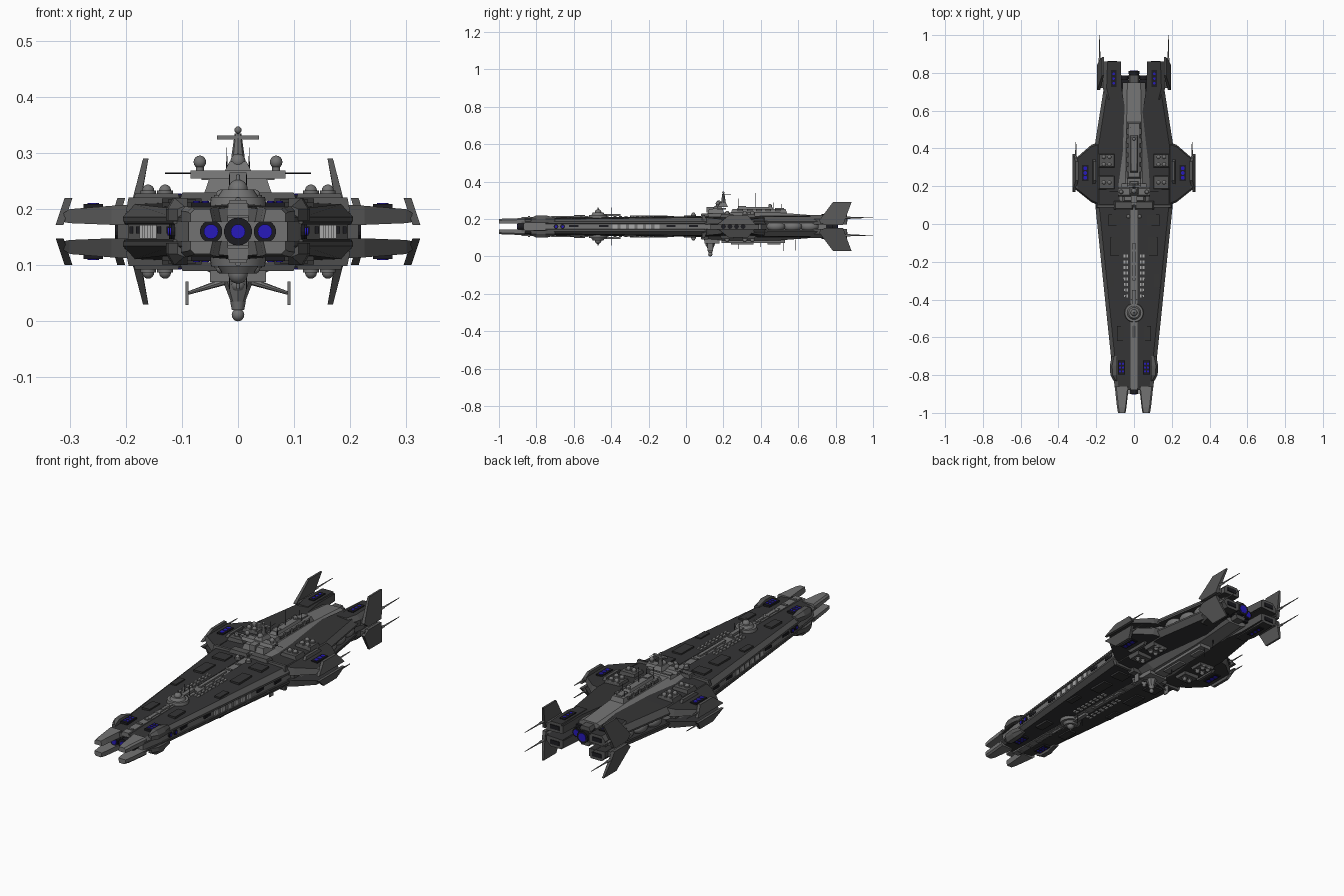
import bpy, bmesh, math
from mathutils import Matrix, Vector

if "Cube" in bpy.data.objects:
    bpy.data.objects.remove(bpy.data.objects["Cube"])

MID = 0.16  # height of the plane the hull is mirrored about


def material(name, c):
    m = bpy.data.materials.new(name)
    m.diffuse_color = (*c, 1)
    m.use_nodes = True
    m.node_tree.nodes["Principled BSDF"].inputs["Base Color"].default_value = m.diffuse_color
    return m


DARK = material("dark_deck", (.035, .035, .036))
HULL = material("hull_grey", (.09, .09, .09))
LIGHT = material("light_grey", (.17, .17, .17))
PALE = material("pale_grey", (.4, .4, .4))
BLACK = material("black", (.012, .012, .015))
BLUE = material("blue_glow", (.02, .01, .5))


def box(bm, c, s, top=(1, 1)):
    """Box by centre and size; top scales the upper face in x, y."""
    for v in bmesh.ops.create_cube(bm, size=1)["verts"]:
        k = top if v.co.z > 0 else (1, 1)
        v.co = Vector((c[0] + v.co.x * s[0] * k[0], c[1] + v.co.y * s[1] * k[1], c[2] + v.co.z * s[2]))


def rod(bm, a, b, r1, r2=None, seg=12):
    a, b = Vector(a), Vector(b)
    d = b - a
    m = Matrix.Translation((a + b) / 2) @ d.to_track_quat('Z', 'Y').to_matrix().to_4x4()
    bmesh.ops.create_cone(bm, cap_ends=True, segments=seg, radius1=r1,
                          radius2=r1 if r2 is None else r2, depth=d.length, matrix=m)


def ball(bm, c, r, seg=14):
    r = r if isinstance(r, tuple) else (r, r, r)
    bmesh.ops.create_uvsphere(bm, u_segments=seg, v_segments=seg // 2 + 1, radius=1,
                              matrix=Matrix.Translation(c) @ Matrix.Diagonal((*r, 1)))


def loft(bm, rings):
    vs = [[bm.verts.new(p) for p in r] for r in rings]
    n = len(vs[0])
    for a, b in zip(vs, vs[1:]):
        for i in range(n):
            bm.faces.new((a[i], a[(i + 1) % n], b[(i + 1) % n], b[i]))
    bm.faces.new(vs[0])
    bm.faces.new(vs[-1])


def finish(bm, name, mat, sym="", deck=None, smooth=False):
    """Mirror over x=0 ('x') and/or the mid plane ('z'), then make the object."""
    for ax in sym:
        i = "xyz".index(ax)
        new = bmesh.ops.duplicate(bm, geom=bm.verts[:] + bm.edges[:] + bm.faces[:])["geom"]
        for v in new:
            if isinstance(v, bmesh.types.BMVert):
                v.co[i] = (2 * MID if ax == "z" else 0) - v.co[i]
    bmesh.ops.recalc_face_normals(bm, faces=bm.faces[:])
    if deck:
        for f in bm.faces:
            f.material_index = int(abs(f.normal.z) > .93)
    me = bpy.data.meshes.new(name)
    bm.to_mesh(me)
    bm.free()
    ob = bpy.data.objects.new(name, me)
    bpy.context.collection.objects.link(ob)
    me.materials.append(mat)
    if deck:
        me.materials.append(deck)
    if smooth:
        bpy.context.view_layer.objects.active = ob
        ob.select_set(True)
        bpy.ops.object.shade_smooth_by_angle(angle=math.radians(40))
        ob.select_set(False)


def part(name, mat, sym="", boxes=(), rods=(), balls=(), **kw):
    bm = bmesh.new()
    for a in boxes: box(bm, *a)
    for a in rods: rod(bm, *a)
    for a in balls: ball(bm, *a)
    finish(bm, name, mat, sym, **kw)


def lofted(name, mat, rings, sym="", **kw):
    bm = bmesh.new()
    loft(bm, rings)
    finish(bm, name, mat, sym, **kw)


# Armour plates, upper and lower: y, half width, inner x, top height
plate = [(-.88, .10, .018, .203), (-.75, .117, .018, .206), (.1, .205, .018, .216), (.42, .207, .018, .22),
         (.72, .16, .065, .22), (.86, .155, .07, .215)]
lofted("hull_plates", HULL, [[(i, y, .178), (w, y, .178), (w, y, .186), (w - .02, y, z - .007), (i, y, z)]
                             for y, w, i, z in plate], "xz", deck=DARK)
# Recessed core between the plates
lofted("hull_core", LIGHT, [[(-w, y, .135), (w, y, .135), (w, y, .185), (-w, y, .185)]
                            for y, w in [(-.87, .088), (-.75, .108), (.1, .196), (.4, .196), (.44, .1), (.75, .085)]])
# Bow prongs
lofted("bow_prongs", LIGHT, [[(a, y, .177), (b, y, .177), (b, y, z - .008), (b - .008, y, z), (a + .005, y, z)]
                             for y, a, b, z in [(-1, .045, .085, .2), (-.97, .04, .09, .203), (-.86, .028, .102, .205)]], "xz")
# Central spine strip with ribs
part("spine_strip", LIGHT, "z",
     [((0, -.39, .2), (.036, .98, .022)), ((0, -.2, .213), (.016, .2, .012)), ((0, -.62, .209), (.018, .2, .012))]
     + [((0, -.84 + .07 * k, .21), (.03, .012, .012)) for k in range(13)])
part("hull_cross_ridge", HULL, "xz", [((.1, .095, .208), (.2, .022, .026), (.95, .6)), ((.055, .1, .215), (.11, .05, .03), (.8, .7))])
# Deck hatches beside the spine and raised slabs
part("deck_hatches", PALE, "xz", [((x, -.38 + .03 * k, .213), (.009, .016, .006)) for k in range(8) for x in (.035, .05)])
part("deck_slabs", DARK, "xz", [((.07, -.58, .205), (.04, .08, .014)), ((.1, -.12, .21), (.05, .1, .014)),
                                ((.12, -.3, .205), (.03, .07, .014)), ((.1, .02, .212), (.07, .06, .014))])
part("deck_domes", LIGHT, "xz", [], [((.03, .04, .21), (.03, .04, .225), .013)], [((.03, .04, .225), .01)], smooth=True)
# Side vents and portholes along the core
vx = lambda y: .108 + (y + .75) * .1035
part("side_vents", PALE, "x", [((vx(y), y, .16), (.012, .028, .024)) for y in [-.38 + .045 * k for k in range(6)]])
part("side_slots", BLACK, "x", [((vx(y) - .001, y, .163), (.01, .05, .012)) for y in (-.6, -.44, -.08, .04)])
part("side_rails", HULL, "x", [], [((.112, -.75, z), (.2, .1, z), .004, .004, 6) for z in (.143, .177)])

# Bow guns and bow pods
part("bow_gun_barrels", BLACK, "", [], [((x, -.9, MID), (x, -.84, MID), r, r, 18) for x, r in ((-.048, .02), (0, .025), (.048, .02))], smooth=True)
part("bow_gun_glow", BLUE, "", [], [((x, -.903, MID), (x, -.89, MID), .013, .013, 16) for x in (-.048, 0, .048)])
lofted("bow_pods", HULL, [[(.09, y, .18), (w, y, .18), (w, y, .2), (w - .012, y, z), (.09, y, z)]
                          for y, w, z in [(-.83, .108, .205), (-.8, .125, .22), (-.75, .128, .22), (-.7, .118, .208)]], "xz")
part("pod_thruster_pads", BLACK, "xz", [((.066, -.76, .207), (.036, .075, .01))])
part("pod_thrusters", BLUE, "xz", [], [((x, y, .208), (x, y, .2145), .006) for x in (.058, .074) for y in (-.78, -.76, -.74)])
part("side_thruster_pads", BLACK, "x", [], [((.1, y, MID), (vx(y) + .006, y, MID), .013) for y in (-.695, -.66)])
part("side_thruster_glow", BLUE, "x", [], [((.1, y, MID), (vx(y) + .008, y, MID), .007) for y in (-.695, -.66)])

# Side wings, upper and lower
wing = [(.19, .1, .43, .172, .208), (.225, .115, .42, .172, .206), (.3, .175, .355, .175, .2), (.315, .19, .34, .178, .19)]
lofted("side_wings", HULL, [[(x, a, lo), (x, b, lo), (x, b - .01, hi), (x, a + .01, hi)] for x, a, b, lo, hi in wing], "xz", deck=DARK)
for nm, x0, x1, top in (("wing_tip_fins", .318, .302, .22), ("wing_root_fins", .222, .208, .22)):
    t = .007
    lofted(nm, HULL, [[(x0 + s, .17, .172), (x1 + s, .23, top), (x1 + s, .33, top), (x0 + s, .37, .172)] for s in (-t, t)], "xz")
part("wing_spikes", LIGHT, "xz", [], [((.308, .3, .19), (.308, .36, .19), .006), ((.308, .35, .19), (.308, .435, .19), .004, .002)])
part("wing_thruster_pads", BLACK, "xz", [((.258, .27, .203), (.034, .085, .012))])
part("wing_thrusters", BLUE, "xz", [], [((.258, y, .204), (.258, y, .211), .01) for y in (.245, .27, .295)])
part("wing_core", HULL, "x", [((.2, .26, MID), (.03, .26, .04))])
part("wing_side_ports", BLACK, "x", [], [((.2, .2 + .035 * k, MID), (.219, .2 + .035 * k, MID), .013) for k in range(4)])

# Deck gun mounts with domes
part("gun_mounts", HULL, "xz", [((.145, y, .217), (.09, .075, .022), (.85, .85)) for y in (.22, .335)])
part("gun_domes", LIGHT, "xz", [], [((x, y, .22), (x, y, .233), .014) for x in (.13, .16) for y in (.22, .315, .355)],
     [((x, y, .233), .011) for x in (.13, .16) for y in (.22, .315, .355)], smooth=True)
# Fuel tanks in the aft recess
part("side_tanks", LIGHT, "x", balls=[((x, y, MID), (.034, .05, .029), 18) for x, y in ((.158, .48), (.145, .57), (.13, .66))], smooth=True)

# Stern blocks, fins and spikes
lofted("stern_blocks", HULL, [[(.075, y, .176), (w, y, .172), (w, y, .2), (w - .02, y, .222), (.08, y, .222)]
                              for y, w in [(.66, .15), (.72, .165), (.86, .16)]], "xz", deck=DARK)
part("stern_grilles", BLACK, "xz", [((.108, .77, .222), (.03, .09, .008)), ((.115, .858, .198), (.05, .012, .02))])
part("stern_grille_lights", BLUE, "xz", [], [((.108, y, .222), (.108, y, .228), .007) for y in (.745, .77, .795)])
lofted("tail_fins", HULL, [[(.188 + s, .71, .19), (.165 + s * .6, .785, .29), (.165 + s * .6, .885, .29),
                            (.183 + s, .855, .21), (.19 + s, .84, .168), (.19 + s, .74, .168)] for s in (-.009, .007)], "xz")
part("tail_fin_mounts", HULL, "xz", [((.168, .78, .187), (.04, .12, .026))])
part("tail_spikes", LIGHT, "xz", [], [((.182, .8, .207), (.182, .88, .207), .006), ((.182, .88, .207), (.182, 1, .207), .004, .0015)])

# Aft spine housing, upper and lower
lofted("aft_spine", LIGHT, [[(-b, y, .18), (b, y, .18), (b, y, .205), (t, y, z), (-t, y, z), (-b, y, .205)]
                            for y, b, t, z in [(.1, .09, .045, .228), (.2, .1, .045, .236), (.5, .07, .04, .234), (.75, .06, .035, .215)]], "z")
# Main engines
part("engine_nozzles", BLACK, "", [((0, .74, MID), (.15, .05, .06))],
     [((x, .74, MID), (x, y, MID), .7 * r, r, 20) for x, y, r in ((-.05, .785, .022), (0, .81, .03), (.05, .785, .022))], smooth=True)
part("engine_glow", BLUE, "", [], [((x, y - .01, MID), (x, y + .002, MID), r, r, 20)
                                   for x, y, r in ((-.05, .785, .015), (0, .81, .02), (.05, .785, .015))])
part("engine_rings", HULL, "z", [((0, .765, .197), (.06, .05, .02), (.7, 1))],
     [((0, y, MID), (0, y + .01, MID), .034, .034, 20) for y in (.755, .775)])

# Round turrets on deck and keel
part("bow_turrets", LIGHT, "z", [((0, -.4, .222), (.02, .1, .012))],
     [((0, -.47, .2), (0, -.47, .222), .052, .048, 28), ((0, -.47, .222), (0, -.47, .235), .036, .028, 24),
      ((0, -.47, .235), (0, -.47, .262), .006, .003), ((0, -.54, .215), (0, -.6, .215), .006)],
     [((0, -.47, .235), .018)], smooth=True)

# Bridge tower
part("bridge_blocks", LIGHT, "", [((0, .16, .242), (.12, .09, .026), (.85, .8)), ((0, .17, .262), (.17, .05, .014), (1, .7)),
                                  ((0, .19, .275), (.05, .07, .02), (.6, .7)), ((0, .135, .25), (.03, .05, .03)),
                                  ((0, .2, .328), (.074, .014, .007)), ((0, .19, .255), (.13, .05, .006))])
part("bridge_mast", LIGHT, "", [], [((0, .2, .27), (0, .2, .335), .015, .006, 8), ((0, .15, .235), (0, .15, .26), .016)],
     [((0, .2, .341), .0065), ((0, .175, .285), .014), ((0, .13, .25), .012)], smooth=True)
part("bridge_domes", LIGHT, "x", [], [((.068, .17, .265), (.068, .17, .277), .007)], [((.068, .17, .284), .0115)], smooth=True)
part("bridge_antennas", BLACK, "x", [], [((.05, .17, .264), (.13, .17, .264), .0015, .001, 6), ((.035, .2, .33), (.035, .24, .33), .0012, .001, 6)])
# Aft superstructure
part("aft_superstructure", LIGHT, "", [((0, .39, .242), (.075, .3, .022), (.8, .95)), ((0, .37, .257), (.045, .2, .016), (.7, .9)),
                                       ((0, .5, .25), (.03, .05, .02)), ((0, .3, .262), (.03, .04, .016))])
part("superstructure_details", HULL, "x", [((.034, .29 + .05 * k, .247), (.014, .03, .014)) for k in range(5)])
part("superstructure_radar", LIGHT, "", [], [((0, .45, .25), (0, .45, .272), .01)], [((0, .45, .272), .009)], smooth=True)
part("upper_masts", BLACK, "", [], [((x, y, .24), (x, y, z), .0016, .0008, 6) for x, y, z in
                                    ((0, .37, .34), (.02, .28, .31), (-.02, .28, .31), (.02, .47, .29), (-.02, .51, .28))])
part("bow_masts", BLACK, "z", [], [((x, -.4, .21), (x, -.4, .262), .0014, .0008, 6) for x in (-.015, .015)])

# Ventral sensor tower with arms
part("ventral_tower", LIGHT, "", [((0, .14, .085), (.1, .08, .03))],
     [((0, .13, .09), (0, .13, .025), .034, .009, 8), ((0, .13, .035), (0, .13, .02), .014, .011)],
     [((0, .13, .0115), .0115), ((0, .118, .066), .014)], smooth=True)
part("ventral_arms", LIGHT, "x", [((.091, .13, .05), (.005, .03, .042))], [((.015, .13, .074), (.09, .13, .05), .007, .003, 8),
                                                                         ((.03, .13, .095), (.04, .13, .07), .005, .003, 8)])
part("ventral_keel", LIGHT, "", [((0, .36, .082), (.06, .34, .022)), ((0, .3, .07), (.035, .12, .014)), ((0, .47, .07), (.03, .07, .014))])
part("ventral_masts", BLACK, "", [], [((0, y, .09), (0, y, z), .0016, .0008, 6) for y, z in ((.52, .03), (.585, .025), (.28, .04), (.4, .05))])
